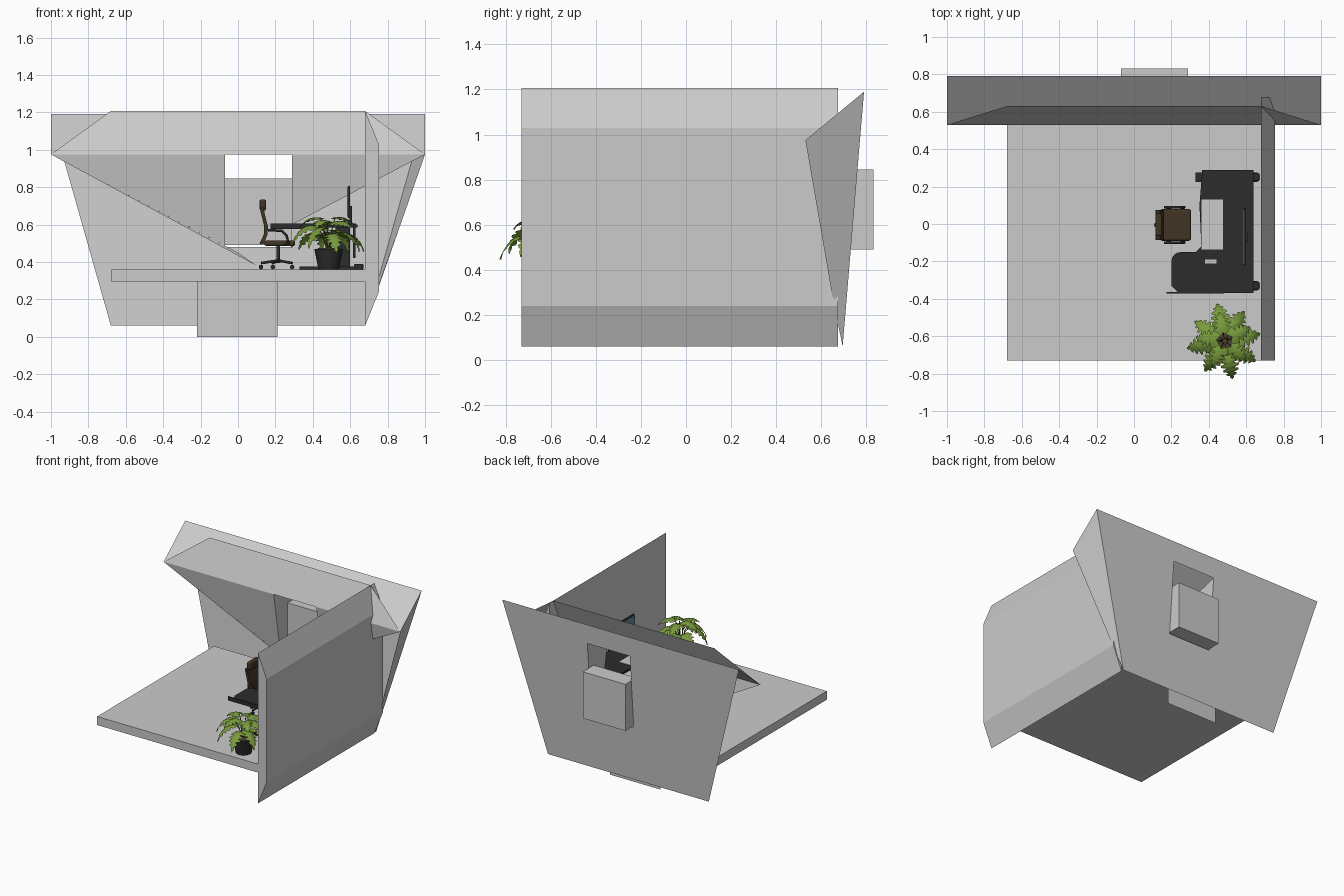
import bpy, math, random
from mathutils import Vector, Matrix

if "Cube" in bpy.data.objects:
    bpy.data.objects.remove(bpy.data.objects["Cube"])

random.seed(4)


def material(name, r, g, b):
    m = bpy.data.materials.new(name)
    m.diffuse_color = (r, g, b, 1)
    m.use_nodes = True
    m.node_tree.nodes["Principled BSDF"].inputs["Base Color"].default_value = m.diffuse_color
    return m


BLACK = material("black", .025, .025, .027)
BROWN = material("brown", .05, .035, .018)
GREEN = material("leaf_green", .19, .33, .045)
STEM = material("stem_green", .10, .17, .03)
SOIL = material("soil", .09, .06, .04)
SCREEN = material("screen", .12, .25, .31)
PALE = material("pale", .55, .55, .55)


def mesh(name, verts, faces, mat=None):
    me = bpy.data.meshes.new(name)
    me.from_pydata(verts, [], faces)
    me.update()
    ob = bpy.data.objects.new(name, me)
    bpy.context.collection.objects.link(ob)
    if mat:
        me.materials.append(mat)
    return ob


def prism(name, pts, axis, a, b, mat=None):
    """Extrude a 2D profile along an axis from a to b."""
    place = {"y": lambda p, t: (p[0], t, p[1]), "z": lambda p, t: (p[0], p[1], t)}[axis]
    n = len(pts)
    verts = [place(p, t) for t in (a, b) for p in pts]
    faces = [list(range(n)), list(range(2 * n - 1, n - 1, -1))]
    faces += [(i, i + n, (i + 1) % n + n, (i + 1) % n) for i in range(n)]
    ob = mesh(name, verts, faces, mat)
    import bmesh
    bm = bmesh.new()
    bm.from_mesh(ob.data)
    bmesh.ops.recalc_face_normals(bm, faces=bm.faces)
    bm.to_mesh(ob.data)
    bm.free()
    return ob


def box(name, x0, x1, y0, y1, z0, z1, mat=None, bevel=0):
    ob = prism(name, [(x0, y0), (x1, y0), (x1, y1), (x0, y1)], "z", z0, z1, mat)
    if bevel:
        m = ob.modifiers.new("bevel", "BEVEL")
        m.width, m.segments = bevel, 3
    return ob


def tube(name, pts, r, mat):
    """Round tube through a few points."""
    cu = bpy.data.curves.new(name, "CURVE")
    cu.dimensions = "3D"
    cu.bevel_depth, cu.bevel_resolution, cu.use_fill_caps = r, 2, True
    sp = cu.splines.new("POLY")
    sp.points.add(len(pts) - 1)
    for p, co in zip(sp.points, pts):
        p.co = (*co, 1)
    cu.materials.append(mat)
    ob = bpy.data.objects.new(name, cu)
    bpy.context.collection.objects.link(ob)
    bpy.ops.object.select_all(action="DESELECT")
    bpy.context.view_layer.objects.active = ob
    ob.select_set(True)
    bpy.ops.object.convert(target="MESH")


def cone(name, x, y, z0, z1, r0, r1, mat):
    bpy.ops.mesh.primitive_cone_add(vertices=24, radius1=r0, radius2=r1, depth=z1 - z0,
                                    location=(x, y, (z0 + z1) / 2))
    ob = bpy.context.object
    ob.name = name
    ob.data.materials.append(mat)
    bpy.ops.object.shade_smooth_by_angle()


# --- Room shell: floor, chamfered right wall, footing plate
box("floor", -.68, .68, -.73, .68, .295, .36)
prism("right_wall", [(.68, .06), (.68, 1.207), (.753, 1.03), (.753, .24)], "y", -.73, .675)
mesh("footing_plate", [(-.22, .62, 0), (.21, .62, 0), (.21, .62, .3), (-.22, .62, .3)], [(0, 1, 2, 3)])


# --- Slanted back wall with a window opening
def outer(x, z):
    return (x, .79 - (1.19 - z) * .084, z)


def inner(x, z):
    return (x, .53 + (.975 - z) * .173, z)


L, R, B, T = -.07, .29, .48, 1.04
mesh("back_wall_outer",
     [outer(-.68, .06), outer(.68, .06), outer(1, 1.19), outer(-1, 1.19),
      outer(L, B), outer(R, B), outer(R, T), outer(L, T)],
     [(i, i + 4, (i + 1) % 4 + 4, (i + 1) % 4) for i in range(4)])
mesh("back_wall_top", [inner(-1, .975), inner(1, .975), outer(1, 1.19), outer(-1, 1.19)], [(0, 1, 2, 3)])
mesh("back_wall_header", [inner(-1, .975), inner(1, .975), (.68, .63, 1.207), (-.68, .63, 1.207)], [(0, 1, 2, 3)])
mesh("back_wall_side", [inner(1, .975), (.752, .65, .28), outer(.68, .06), outer(1, 1.19)], [(0, 1, 2, 3)])
mesh("back_wall_inner",
     [inner(-1, .975), inner(L, .975), inner(L, .487), inner(R, .975), inner(1, .975), inner(R, .6),
      inner(0, .45), inner(.1, .38)],
     [(0, 2, 1), (3, 5, 4), (0, 7, 6)])
mesh("window_jambs",
     [inner(L, .975), inner(L, .487), outer(L, B), outer(L, T),
      inner(R, .975), inner(R, .6), outer(R, B), outer(R, T)],
     [(0, 1, 2, 3), (7, 6, 5, 4)])
box("window_box", L, R, .70, .832, .49, .845)

# --- L-shaped desk
corner = [(.25 - .05 * math.sin(a), -.2 + .05 * math.cos(a)) for a in (0, .4, .8, 1.2, 1.57)]
desk = [(.64, -.37), (.64, .29), (.365, .29), (.35, .1), (.36, -.12), (.33, -.15)] + corner + [(.2, -.33), (.24, -.37)]
prism("desk_top", desk, "z", .583, .6, BLACK)
box("desk_end_panel", .175, .48, -.372, -.364, .575, .605, BLACK)
box("desk_back_panel", .615, .627, -.34, .26, .42, .583, BLACK)
for y in (-.33, .25):
    box("desk_foot", .33, .66, y - .025, y + .025, .36, .375, BLACK)
    box("desk_leg", .52, .6, y - .012, y + .012, .375, .583, BLACK)
    box("desk_corner_cap", .62, .67, y - .02, y + .02, .36, .39, BLACK, .006)
box("desk_mat", .36, .475, -.135, .13, .6, .603, PALE)
box("phone", .38, .44, -.21, -.19, .6, .606, PALE)

# --- Monitor
box("monitor_frame", .588, .6, -.22, .085, .635, .805, BLACK)
box("monitor_screen", .582, .588, -.213, .078, .642, .798, SCREEN)
box("monitor_stand", .596, .61, -.09, -.05, .6, .7, BLACK)
box("monitor_base", .56, .63, -.13, -.01, .6, .606, BLACK)

# --- Office chair facing the desk
CX, CY = .215, -.005
for i in range(5):
    a = math.radians(72 * i + 36)
    tip = (CX + .092 * math.cos(a), CY + .092 * math.sin(a))
    tube("chair_base_arm", [(CX, CY, .408), (*tip, .394)], .007, BLACK)
    tube("chair_caster", [(tip[0], tip[1] - .009, .373), (tip[0], tip[1] + .009, .373)], .0125, BLACK)
cone("chair_column", CX, CY, .395, .49, .011, .008, BLACK)
box("chair_seat", .14, .305, CY - .085, CY + .085, .485, .515, BROWN, .012)
back = [(.135, .495), (.158, .545), (.16, .59), (.142, .66), (.138, .69)]
prism("chair_back", back + [(x - .02, z + .002) for x, z in reversed(back)], "y", CY - .08, CY + .08, BROWN)
box("chair_headrest", .115, .15, CY - .06, CY + .06, .675, .735, BROWN, .012)
for s in (-1, 1):
    y = CY + s * .095
    tube("chair_armrest", [(.16, y, .57), (.235, y, .567), (.26, y, .54), (.27, y, .5), (.24, CY + s * .07, .49)],
         .007, BLACK)

# --- Potted plant with split leaves
PX, PY = .485, -.625
cone("plant_pot", PX, PY, .36, .47, .055, .077, BLACK)
cone("plant_soil", PX, PY, .465, .474, .06, .058, SOIL)


def leaf(angle, r0, z0, length, width, droop, roll):
    """Heart-shaped leaf with deep notches, arching outward and down."""
    n = 18
    rot = Matrix.Rotation(angle, 3, "Z")
    tilt = Matrix.Rotation(roll, 3, "X")
    verts, faces = [], []
    for i in range(n + 1):
        t = i / n
        w = width * math.sin(math.pi * min(1, .1 + .9 * t) ** .75)
        if i in (6, 9, 12, 15):
            w *= .45
        spine = Vector((length * math.sin(t * 1.25) / 1.1, 0, .025 * t - droop * t * t))
        for s in (-1, -.5, 0, .5, 1):
            back_sweep = -.03 * abs(s) * (1 - t) + .008 * abs(s)
            p = spine + tilt @ Vector((back_sweep, s * w, -.25 * w * s * s))
            verts.append(rot @ (p + Vector((r0, 0, 0))) + Vector((PX, PY, z0)))
    for i in range(n):
        for j in range(4):
            k = i * 5 + j
            faces.append((k, k + 5, k + 6, k + 1))
    ob = mesh("plant_leaf", verts, faces, GREEN)
    ob.data.shade_smooth()
    c, s = math.cos(angle), math.sin(angle)
    tube("plant_stem", [(PX + c * r, PY + s * r, z) for r, z in
                        ((.012, .47), (r0 * .45, (.47 + z0) / 2 + .02), (r0 * .8, z0 - .008), (r0, z0))], .0028, STEM)


for i in range(8):
    leaf(i * math.tau / 8 + .2, .075 + random.uniform(-.01, .01), .575 + random.uniform(-.03, .03),
         .135, .052, random.uniform(.10, .15), random.uniform(-.35, .35))
for i in range(5):
    leaf(i * math.tau / 5 + .5, .045, .63 + random.uniform(-.02, .01), .12, .048,
         random.uniform(.05, .08), random.uniform(-.35, .35))
